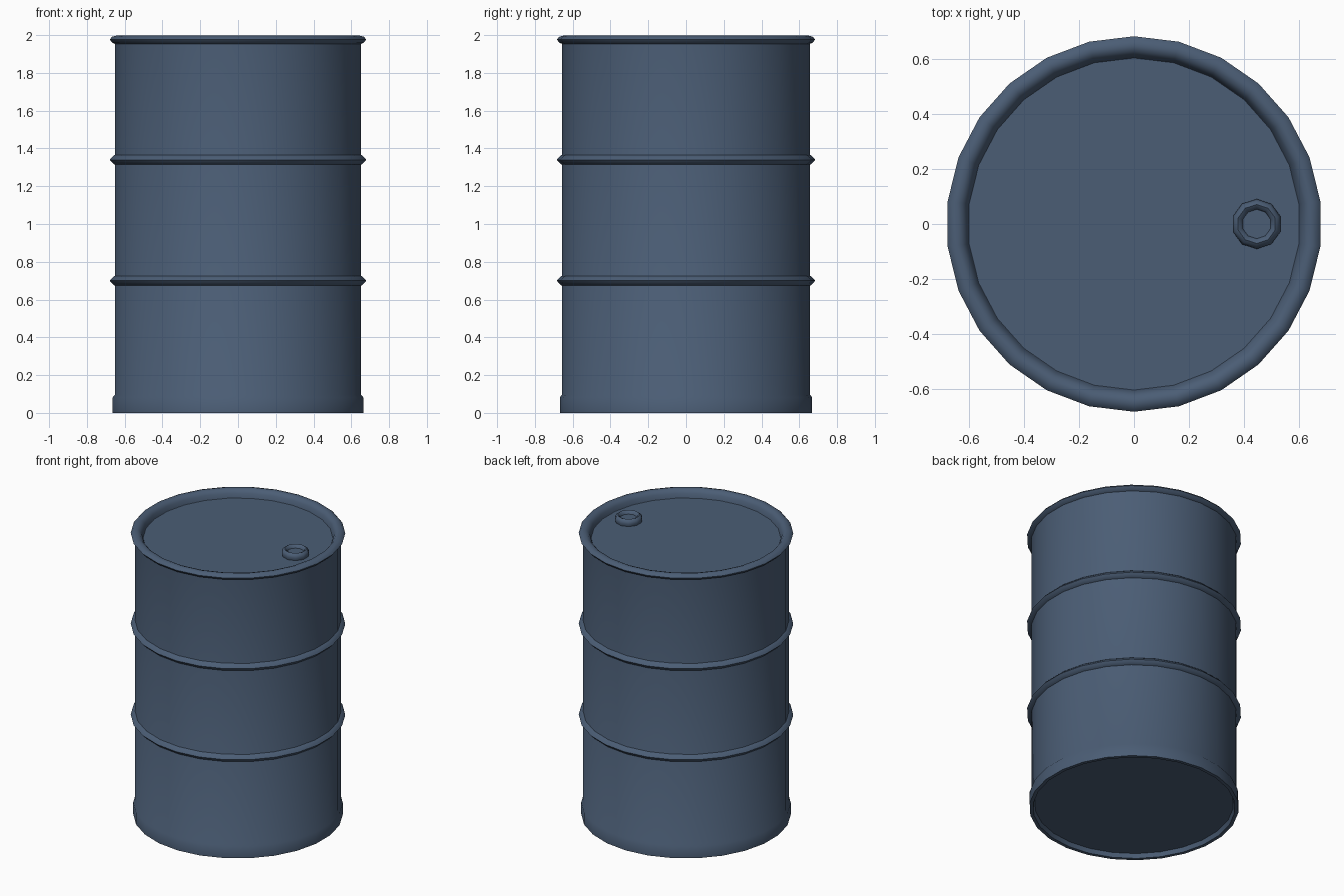
import bpy, bmesh, math

if "Cube" in bpy.data.objects:
    bpy.data.objects.remove(bpy.data.objects["Cube"])

SIDES = 26

steel = bpy.data.materials.new("blue_grey_steel")
steel.diffuse_color = (0.07, 0.11, 0.178, 1)
steel.use_nodes = True
steel.node_tree.nodes["Principled BSDF"].inputs["Base Color"].default_value = steel.diffuse_color


def lathe(name, profile, sides=SIDES, center=(0, 0), closed=False, cap_start=False, cap_end=False):
    """Spin an (r, z) profile around a vertical axis, with a vertex on +y."""
    bm = bmesh.new()
    rings = []
    for r, z in profile:
        ring = []
        for i in range(sides):
            a = math.pi / 2 + 2 * math.pi * i / sides
            ring.append(bm.verts.new((center[0] + r * math.cos(a), center[1] + r * math.sin(a), z)))
        rings.append(ring)
    pairs = list(zip(rings, rings[1:]))
    if closed:
        pairs.append((rings[-1], rings[0]))
    for a, b in pairs:
        for i in range(sides):
            j = (i + 1) % sides
            bm.faces.new((a[i], a[j], b[j], b[i]))
    if cap_start:
        bm.faces.new(rings[0][::-1])
    if cap_end:
        bm.faces.new(rings[-1])
    bmesh.ops.recalc_face_normals(bm, faces=bm.faces[:])
    mesh = bpy.data.meshes.new(name)
    bm.to_mesh(mesh)
    bm.free()
    mesh.materials.append(steel)
    obj = bpy.data.objects.new(name, mesh)
    bpy.context.collection.objects.link(obj)
    bpy.ops.object.select_all(action='DESELECT')
    obj.select_set(True)
    bpy.context.view_layer.objects.active = obj
    bpy.ops.object.shade_smooth_by_angle(angle=math.radians(40))
    return obj


# Shell: recessed bottom, base band with a chamfer, straight wall, recessed lid
lathe("drum_shell", [(0.635, 0.03), (0.645, 0.0), (0.668, 0.0), (0.668, 0.082),
                     (0.657, 0.096), (0.657, 1.96), (0.625, 1.97), (0.605, 1.942)],
      cap_start=True, cap_end=True)

# Two rolled ribs around the wall
for name, z in (("lower_rib", 0.70), ("upper_rib", 1.34)):
    lathe(name, [(0.65, z - 0.027), (0.66, z - 0.025), (0.676, z - 0.01), (0.684, z),
                 (0.676, z + 0.01), (0.66, z + 0.025), (0.65, z + 0.027)])

# Rolled top rim
lathe("top_rim", [(0.655, 1.953), (0.672, 1.961), (0.684, 1.977), (0.672, 1.991), (0.65, 1.997),
                  (0.63, 1.991), (0.614, 1.972), (0.606, 1.942), (0.64, 1.945)], closed=True)

# Filler bung: raised collar with a sunken plug
lathe("bung_collar", [(0.084, 1.94), (0.091, 1.962), (0.083, 1.98), (0.071, 1.988),
                      (0.058, 1.98), (0.052, 1.962), (0.052, 1.94)], sides=10, center=(0.447, 0))
lathe("bung_plug", [(0.056, 1.94), (0.056, 1.966)], sides=10, center=(0.447, 0), cap_end=True)
